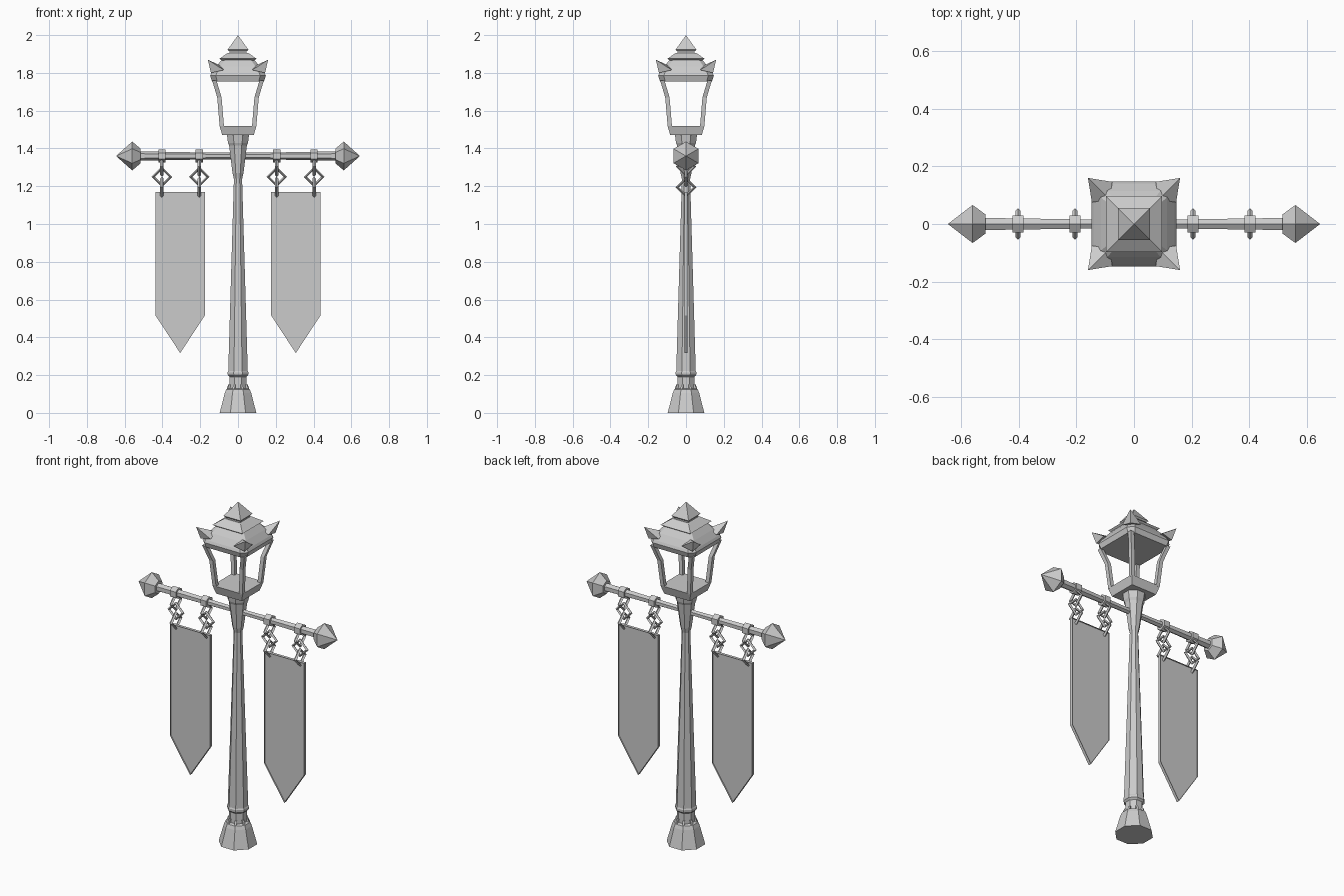
import bpy, bmesh, math
from mathutils import Matrix, Vector

if "Cube" in bpy.data.objects:
    bpy.data.objects.remove(bpy.data.objects["Cube"])

grey = bpy.data.materials.new("plain_grey")
grey.use_nodes = True
COLOUR = (0.6, 0.6, 0.6, 1)
grey.diffuse_color = COLOUR
grey.node_tree.nodes["Principled BSDF"].inputs["Base Color"].default_value = COLOUR


def finish(name, bm, normals=True):
    """Turn a bmesh into a named, flat shaded object."""
    if normals:
        bmesh.ops.recalc_face_normals(bm, faces=bm.faces)
    mesh = bpy.data.meshes.new(name)
    bm.to_mesh(mesh)
    bm.free()
    mesh.materials.append(grey)
    obj = bpy.data.objects.new(name, mesh)
    bpy.context.collection.objects.link(obj)
    return obj


def loft(name, rings, matrix=Matrix()):
    """Skin a stack of equal point rings and cap both ends."""
    bm = bmesh.new()
    loops = [[bm.verts.new(matrix @ Vector(p)) for p in ring] for ring in rings]
    n = len(loops[0])
    for a, b in zip(loops, loops[1:]):
        for i in range(n):
            j = (i + 1) % n
            bm.faces.new((a[i], a[j], b[j], b[i]))
    bm.faces.new(loops[0])
    bm.faces.new(loops[-1])
    bmesh.ops.remove_doubles(bm, verts=bm.verts, dist=0.0005)
    return finish(name, bm)


def polygon(n, apothem, z, flat=True):
    r = apothem / math.cos(math.pi / n)
    start = math.pi / n if flat else 0
    return [(r * math.cos(start + math.tau * i / n),
             r * math.sin(start + math.tau * i / n), z) for i in range(n)]


def turned(name, n, profile, flat=True, matrix=Matrix()):
    return loft(name, [polygon(n, r, z, flat) for r, z in profile], matrix)


def cut_square(half, z, cut=0.2):
    """Square ring with clipped corners."""
    c = half * (1 - cut)
    return [(half, -c, z), (half, c, z), (c, half, z), (-c, half, z),
            (-half, c, z), (-half, -c, z), (-c, -half, z), (c, -half, z)]


# Post: flared foot, narrow collar, tapering shaft and capital
turned("foot", 8, [(0.097, 0), (0.07, 0.105), (0.062, 0.125), (0.048, 0.13)])
turned("collar", 8, [(0.046, 0.12), (0.044, 0.19), (0.054, 0.2), (0.055, 0.215), (0.05, 0.225)])
turned("shaft", 8, [(0.052, 0.21), (0.021, 1.26), (0.021, 1.29)])
turned("capital", 8, [(0.022, 1.24), (0.029, 1.27), (0.047, 1.415),
                      (0.053, 1.43), (0.059, 1.475)])

# Small ribs around the collar
for i in range(8):
    turn = Matrix.Rotation(math.tau * (i + 0.5) / 8, 4, "Z")
    section = [((0.045, 0.115), (0.066, 0.115)), ((0.045, 0.15), (0.054, 0.15))]
    loft("collar_rib", [[(a[0], -0.006, a[1]), (b[0], -0.006, b[1]),
                         (b[0], 0.006, b[1]), (a[0], 0.006, a[1])] for a, b in section], turn)

# Lantern floor and bent corner posts
turned("lantern_floor", 4, [(0.083, 1.47), (0.098, 1.52)])
for sx in (-1, 1):
    for sy in (-1, 1):
        rings = []
        for outer, z in ((0.097, 1.515), (0.11, 1.67), (0.137, 1.76)):
            inner = outer - 0.023
            rings.append([(sx * x, sy * y, z) for x, y in
                          ((inner, inner), (outer, inner), (outer, outer), (inner, outer))])
        loft("lantern_post", rings)

        # Upturned horn on each roof corner
        bm = bmesh.new()
        for x, y, z in ((0.075, 0.146, 1.815), (0.146, 0.075, 1.815), (0.085, 0.085, 1.835),
                        (0.143, 0.143, 1.8), (0.16, 0.16, 1.87)):
            bm.verts.new((sx * x, sy * y, z))
        bmesh.ops.convex_hull(bm, input=bm.verts)
        finish("roof_horn", bm)

# Tiered roof and pointed cap
loft("roof", [cut_square(h, z) for h, z in
              ((0.137, 1.755), (0.147, 1.785), (0.14, 1.8), (0.115, 1.835), (0.085, 1.87))])
turned("upper_roof", 4, [(0.085, 1.865), (0.098, 1.875), (0.055, 1.905)])
turned("roof_neck", 4, [(0.045, 1.9), (0.045, 1.925)])
turned("roof_cap", 4, [(0.048, 1.915), (0.055, 1.923), (0, 2.0)])

# Crossbar with faceted finials
BAR_Z = 1.36
along_x = Matrix.Translation((0, 0, BAR_Z)) @ Matrix.Rotation(math.pi / 2, 4, "Y")
turned("crossbar", 6, [(0.021, -0.52), (0.015, -0.1), (0.015, 0.1), (0.021, 0.52)],
       False, along_x)
for s in (-1, 1):
    turned("finial", 6, [(0.033, s * 0.515), (0.066, s * 0.56), (0, s * 0.646)], False, along_x)


def link(x, z, rotation):
    bpy.ops.mesh.primitive_torus_add(major_segments=4, minor_segments=4, major_radius=0.046,
                                     minor_radius=0.009, location=(x, 0, z), rotation=rotation)
    obj = bpy.context.object
    obj.name = "chain_link"
    obj.data.materials.append(grey)


# Clamps, chains and banners
quarter = math.pi / 2
for s in (-1, 1):
    for x in (0.205, 0.403):
        turned("clamp", 6, [(0.029, s * x - 0.019), (0.029, s * x + 0.019)], False, along_x)
        link(s * x, 1.305, (0, quarter, 0))
        link(s * x, 1.25, (quarter, 0, 0))
        link(s * x, 1.195, (0, quarter, 0))

    # Banner: thin cloth sheet held in a raised border
    outline = [(0.176, 1.17), (0.436, 1.17), (0.436, 0.515), (0.306, 0.317), (0.176, 0.515)]
    bm = bmesh.new()
    rows = [[bm.verts.new((s * x, y, z)) for x, z in outline] for y in (-0.009, 0, 0.009)]
    for a, b in zip(rows, rows[1:]):
        for i in range(5):
            j = (i + 1) % 5
            bm.faces.new((a[i], a[j], b[j], b[i]))
    bm.faces.new(rows[1])
    finish("banner", bm, False)
